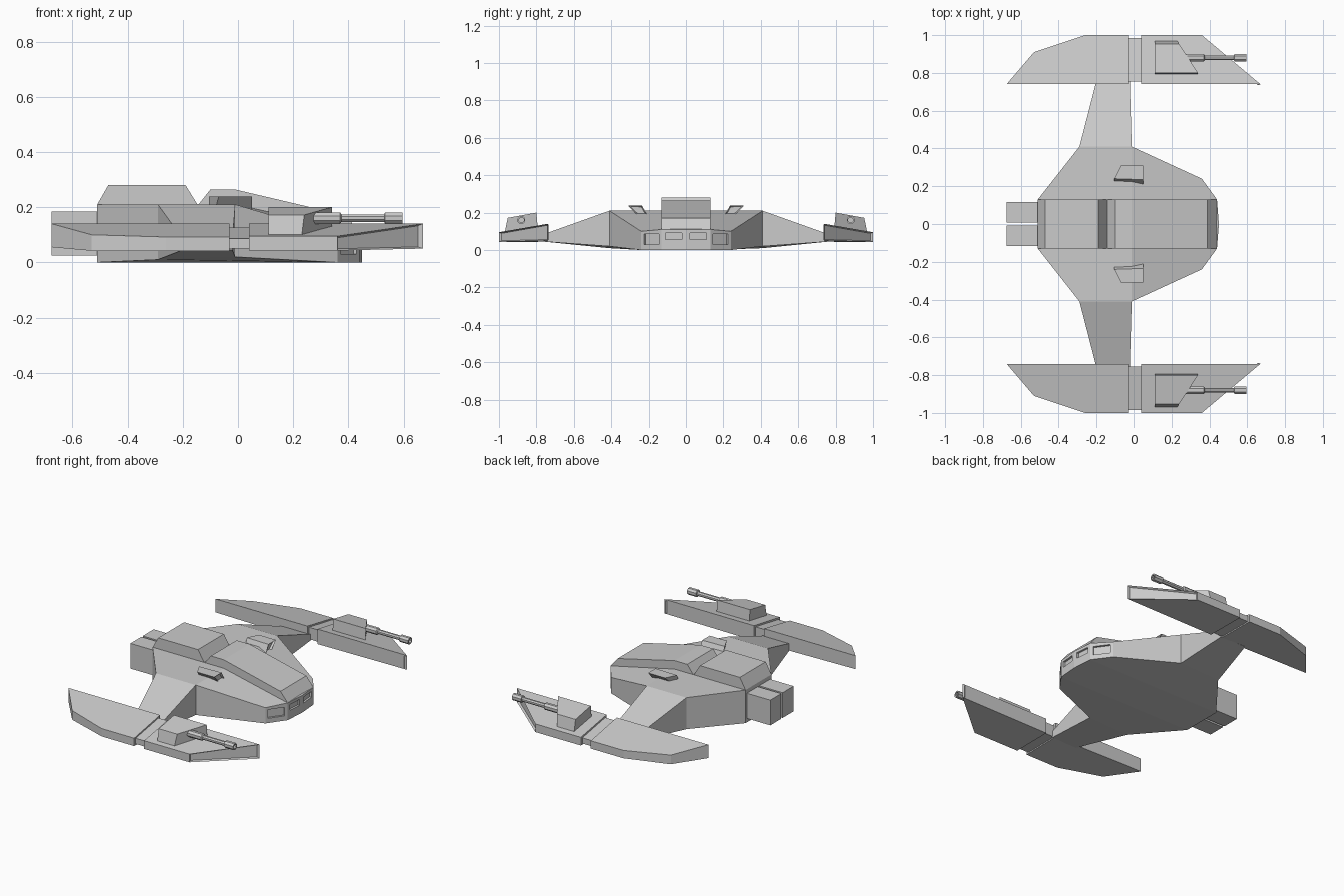
import bpy, bmesh
from math import radians, atan2
from mathutils import Matrix, Vector

if "Cube" in bpy.data.objects:
    bpy.data.objects.remove(bpy.data.objects["Cube"])


def finish(name, bm, mirror=True):
    """Mirror the mesh across y = 0 and turn it into an object."""
    if mirror:
        geom = bm.verts[:] + bm.edges[:] + bm.faces[:]
        bmesh.ops.mirror(bm, geom=geom, matrix=Matrix.Identity(4), merge_dist=0.0005, axis='Y')
        bmesh.ops.remove_doubles(bm, verts=bm.verts[:], dist=0.0005)
    bmesh.ops.recalc_face_normals(bm, faces=bm.faces[:])
    me = bpy.data.meshes.new(name)
    bm.to_mesh(me)
    bm.free()
    ob = bpy.data.objects.new(name, me)
    bpy.context.collection.objects.link(ob)
    return ob


def loft(name, lower, upper, mirror=True, inset=None):
    """Solid between two matching loops; side number 'inset' gets a recessed panel."""
    bm = bmesh.new()
    a = [bm.verts.new(p) for p in lower]
    b = [bm.verts.new(p) for p in upper]
    n = len(a)
    bm.faces.new(a[::-1])
    bm.faces.new(b)
    sides = [bm.faces.new((a[i], a[(i + 1) % n], b[(i + 1) % n], b[i])) for i in range(n)]
    bmesh.ops.recalc_face_normals(bm, faces=bm.faces[:])
    if inset is not None:
        bmesh.ops.inset_individual(bm, faces=[sides[inset]], thickness=0.009, depth=-0.012)
    return finish(name, bm, mirror)


def box(name, lo, hi, mirror=True):
    def ring(z):
        return [(lo[0], lo[1], z), (hi[0], lo[1], z), (hi[0], hi[1], z), (lo[0], hi[1], z)]
    return loft(name, ring(lo[2]), ring(hi[2]), mirror)


# Main hull: half outline (x, y, bottom z, top z) with a flat rear deck and sloping nose
outline = [(-.51, 0, 0, .21), (-.51, .13, 0, .21), (-.29, .41, .01, .21), (-.01, .41, .02, .21),
           (.36, .24, 0, .10), (.44, .13, 0, .11), (.45, 0, 0, .11)]
bm = bmesh.new()
low = [bm.verts.new((x, y, z)) for x, y, z, t in outline]
top = [bm.verts.new((x, y, t)) for x, y, z, t in outline]
mid = [bm.verts.new((-.01, y, .21)) for y in (0, .13)]
for i in range(6):
    bm.faces.new((low[i], low[i + 1], top[i + 1], top[i]))
for face in ([low[0], low[1], low[5], low[6]], low[1:6],
             [top[0], top[1], mid[1], mid[0]], [top[1], top[2], top[3], mid[1]],
             [mid[1], top[3], top[4], top[5]], [mid[0], mid[1], top[5], top[6]]):
    bm.faces.new(face)
hull = finish("hull", bm)

# Recessed nose windows, cut along the nose facets
bm = bmesh.new()
for (x, y), (dx, dy), width, z0, z1 in (((.40, .185), (-.08, .11), .10, .03, .085),
                                        ((.445, .065), (-.01, .13), .09, .055, .092)):
    m = (Matrix.Translation((x, y, (z0 + z1) / 2)) @ Matrix.Rotation(atan2(dy, dx), 4, 'Z')
         @ Matrix.Diagonal((width, .026, z1 - z0, 1)))
    bmesh.ops.create_cube(bm, size=1, matrix=m)
cutter = finish("window_cutter", bm)
cutter.hide_render = True
cutter.hide_viewport = True
mod = hull.modifiers.new("windows", 'BOOLEAN')
mod.object = cutter
mod.operation = 'DIFFERENCE'
mod.solver = 'EXACT'

# Raised spine: rear block and forward canopy from one side profile
profile = [(-.51, .19), (-.51, .21), (-.47, .28), (-.19, .28), (-.145, .207), (-.10, .264),
           (-.01, .264), (.39, .17), (.44, .11), (.40, .10), (-.01, .19)]
loft("spine", [(x, -.13, z) for x, z in profile], [(x, .13, z) for x, z in profile], mirror=False)

# Twin engine blocks
box("engines", (-.675, .007, .025), (-.50, .117, .185))

# Intakes leaning outward on the deck, open recess facing forward
loft("intakes",
     [(-.105, .215, .18), (.05, .205, .18), (.05, .255, .18), (-.085, .255, .18)],
     [(-.105, .24, .238), (.05, .235, .238), (.05, .31, .238), (-.07, .31, .238)], inset=1)

# Tapered struts from hull to pods
loft("struts",
     [(-.29, .41, .01), (-.01, .41, .02), (-.02, .76, .045), (-.20, .76, .045)],
     [(-.29, .41, .21), (-.01, .41, .21), (-.02, .76, .085), (-.20, .76, .085)])


# Wing pods: outline points (x, y, bottom z, top z)
def pod(name, pts, inset=None):
    loft(name, [(x, y, z) for x, y, z, t in pts], [(x, y, t) for x, y, z, t in pts], inset=inset)


pod("rear_pods", [(-.03, .74, .045, .14), (-.03, 1, .042, .092), (-.26, 1, .042, .092),
                  (-.53, .91, .042, .10), (-.675, .74, .055, .14)])
pod("front_pods", [(.04, .74, .045, .14), (.67, .74, .05, .14), (.36, 1, .043, .095),
                   (.04, 1, .043, .095)], inset=1)
pod("pod_joints", [(-.04, .755, .052, .127), (.05, .755, .052, .127),
                   (.05, .985, .05, .086), (-.04, .985, .05, .086)])

# Gun housings on the front pods
loft("gun_housings",
     [(.11, .79, .09), (.34, .79, .09), (.23, .97, .09), (.11, .97, .09)],
     [(.11, .80, .20), (.34, .80, .20), (.24, .953, .172), (.11, .953, .172)])

# Gun barrels: lathe-style octagonal rings (x, radius) ending in a hollow muzzle
bm = bmesh.new()
rings = []
for x, r in ((.26, .022), (.37, .022), (.375, .014), (.53, .014), (.532, .022),
             (.595, .022), (.595, .014), (.55, .014)):
    m = Matrix.Translation((x, .88, .16)) @ Matrix.Rotation(radians(90), 4, 'Y')
    turn = [Matrix.Rotation(radians(22.5 + 45 * k), 4, 'Z') @ Vector((r, 0, 0)) for k in range(8)]
    rings.append([bm.verts.new(m @ p) for p in turn])
for a, b in zip(rings, rings[1:]):
    for k in range(8):
        bm.faces.new((a[k], a[(k + 1) % 8], b[(k + 1) % 8], b[k]))
bm.faces.new(rings[0])
bm.faces.new(rings[-1])
finish("gun_barrels", bm)
